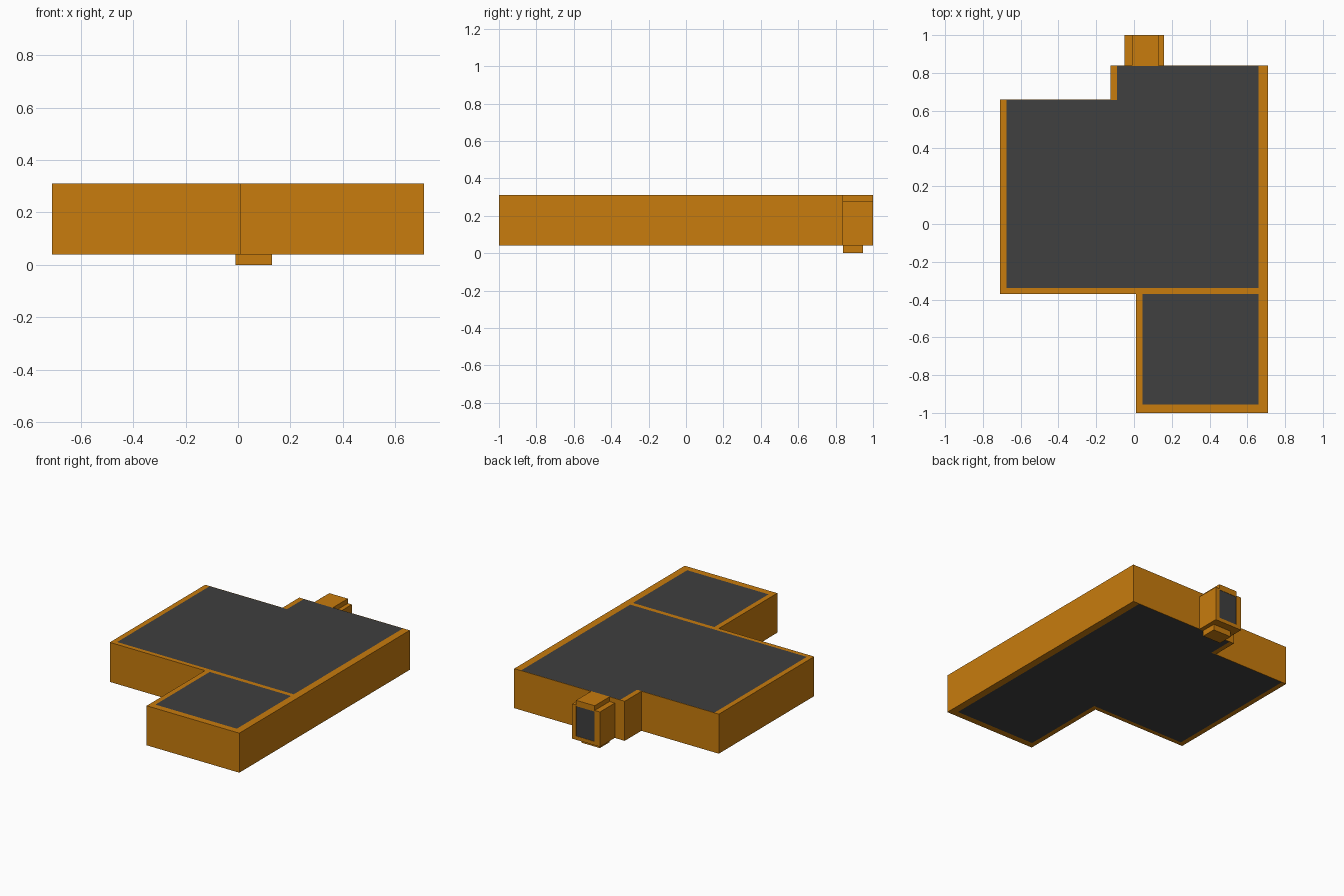
import bpy, bmesh

if "Cube" in bpy.data.objects:
    bpy.data.objects.remove(bpy.data.objects["Cube"])


def material(name, color):
    m = bpy.data.materials.new(name)
    m.diffuse_color = color
    m.use_nodes = True
    m.node_tree.nodes["Principled BSDF"].inputs["Base Color"].default_value = m.diffuse_color
    return m


ORANGE = material("orange", (0.58, 0.2, 0.004, 1))
DARK = material("dark", (0.05, 0.05, 0.05, 1))
LOW, HIGH = 0.04, 0.31       # underside and top of the walls
SKIN = 0.003                 # thin back walls
SLAB = 0.012                 # floor and ceiling thickness


def prism(name, outline, z0, z1, mat):
    """Extrude a plan outline from z0 to z1."""
    bm = bmesh.new()
    face = bm.faces.new([bm.verts.new((x, y, z0)) for x, y in outline])
    new = bmesh.ops.extrude_face_region(bm, geom=[face])["geom"]
    bmesh.ops.translate(bm, vec=(0, 0, z1 - z0),
                        verts=[v for v in new if isinstance(v, bmesh.types.BMVert)])
    bmesh.ops.recalc_face_normals(bm, faces=bm.faces)
    mesh = bpy.data.meshes.new(name)
    bm.to_mesh(mesh)
    bm.free()
    mesh.materials.append(mat)
    ob = bpy.data.objects.new(name, mesh)
    bpy.context.collection.objects.link(ob)
    return ob


def box(name, x0, x1, y0, y1, z0=LOW, z1=HIGH, mat=ORANGE):
    return prism(name, [(x0, y0), (x1, y0), (x1, y1), (x0, y1)], z0, z1, mat)


# Outer walls
box("right_wall", 0.66, 0.71, -1, 0.84)
prism("annex_wall", [(0.01, -1), (0.66, -1), (0.66, -0.955), (0.045, -0.955),
                     (0.045, -0.37), (0.01, -0.37)], LOW, HIGH, ORANGE)
prism("left_front_wall", [(-0.71, -0.37), (0.045, -0.37), (0.045, -0.34),
                          (-0.675, -0.34), (-0.675, 0.66), (-0.71, 0.66)],
      LOW, HIGH, ORANGE)
box("room_divider", 0.045, 0.66, -0.37, -0.34, LOW + SLAB)
box("corner_wall", -0.125, -0.09, 0.66, 0.84)
box("back_wall_left", -0.675, -0.09, 0.66 - SKIN, 0.66)
box("back_wall_right", -0.09, 0.66, 0.84 - SKIN, 0.84)

# Ceilings and one continuous floor
back_edge = [(0.66, 0.84 - SKIN), (-0.09, 0.84 - SKIN),
             (-0.09, 0.66 - SKIN), (-0.675, 0.66 - SKIN)]
prism("main_ceiling", [(-0.675, -0.34), (0.66, -0.34)] + back_edge,
      HIGH - SLAB, HIGH, DARK)
box("annex_ceiling", 0.045, 0.66, -0.955, -0.37, HIGH - SLAB, HIGH, DARK)
prism("floor", [(-0.675, -0.34), (0.045, -0.34), (0.045, -0.955),
                (0.66, -0.955)] + back_edge, LOW, LOW + SLAB, DARK)

# Entrance porch: two posts, raised lintel, sill, dark door and step
for side, x0, x1 in (("left", -0.05, -0.01), ("right", 0.13, 0.16)):
    box("porch_post_" + side, x0, x1, 0.84, 1, LOW, 0.278)
box("porch_lintel", -0.01, 0.13, 0.84, 1, 0.27, HIGH)
box("porch_sill", -0.01, 0.13, 0.84, 1, LOW, 0.065)
box("door", -0.01, 0.13, 0.84, 0.998, 0.065, 0.27, DARK)
box("entrance_step", -0.01, 0.13, 0.84, 0.945, 0, LOW)
